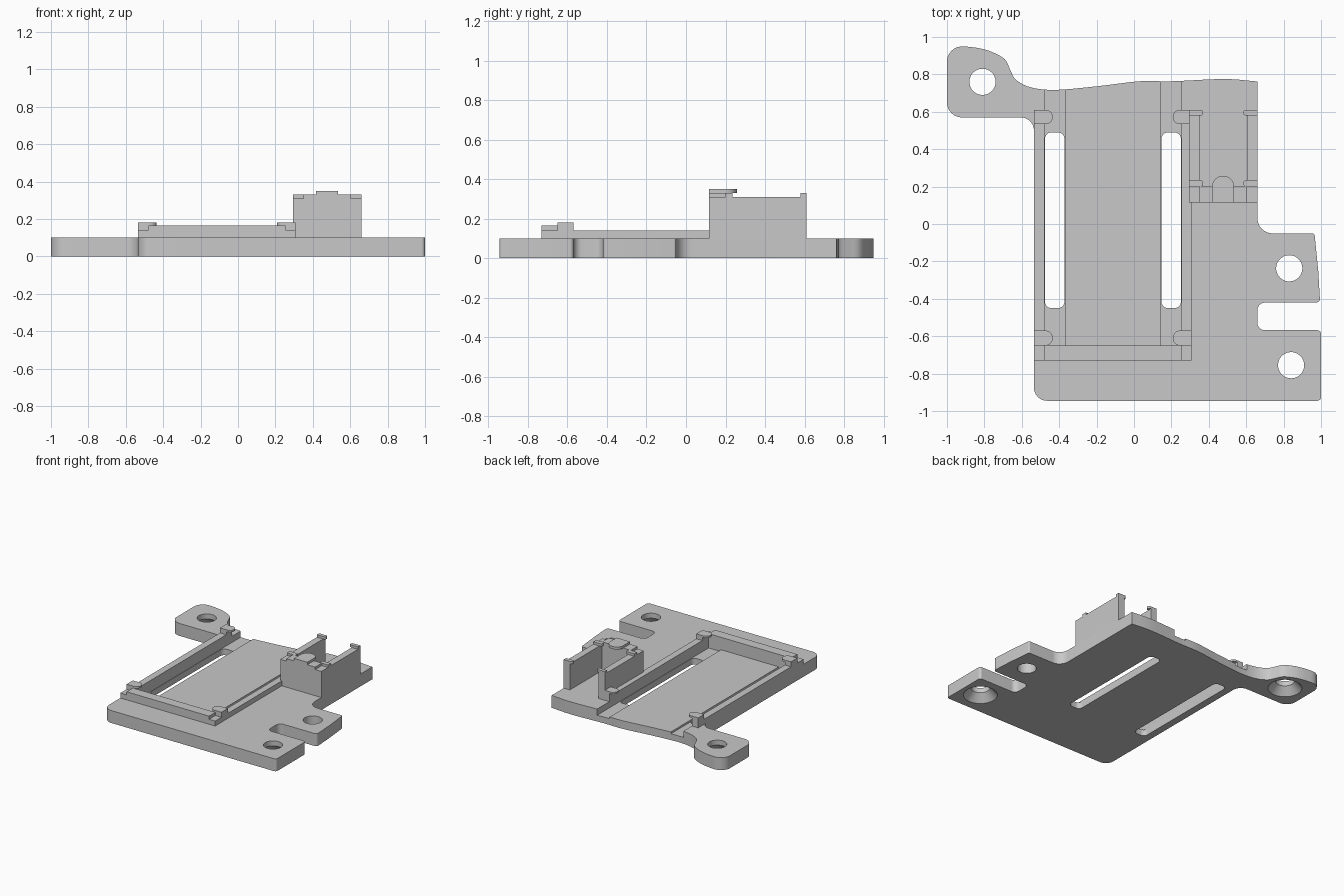
import bpy, bmesh, math
from mathutils import Vector

if "Cube" in bpy.data.objects:
    bpy.data.objects.remove(bpy.data.objects["Cube"], do_unlink=True)

grey = bpy.data.materials.new("plain grey")
grey.use_nodes = True
COLOUR = (0.58, 0.58, 0.58, 1)
grey.diffuse_color = COLOUR
grey.node_tree.nodes["Principled BSDF"].inputs["Base Color"].default_value = COLOUR


def fillet(corners, steps=8):
    """Outline from (x, y, radius) corners; radius 0 keeps the point."""
    out = []
    for i, (x, y, r) in enumerate(corners):
        p = Vector((x, y))
        if r == 0:
            out.append(p)
            continue
        a = (Vector(corners[i - 1][:2]) - p).normalized()
        b = (Vector(corners[(i + 1) % len(corners)][:2]) - p).normalized()
        half = a.angle(b) / 2
        centre = p + (a + b).normalized() * r / math.sin(half)
        start = p + a * r / math.tan(half) - centre
        end = p + b * r / math.tan(half) - centre
        for k in range(steps + 1):
            t = k / steps
            out.append(centre + start.lerp(end, t).normalized() * r)
    return out


def spline(points, steps=5):
    """Smooth curve through the points."""
    ps = [Vector(p) for p in points]
    ps = [ps[0] * 2 - ps[1]] + ps + [ps[-1] * 2 - ps[-2]]
    out = []
    for a, b, c, d in zip(ps, ps[1:], ps[2:], ps[3:]):
        for k in range(steps):
            t = k / steps
            out.append((b * 2 + (c - a) * t + (a * 2 - b * 5 + c * 4 - d) * t**2
                        + (b * 3 - a - c * 3 + d) * t**3) / 2)
    return out + [ps[-2]]


def add(name, bm):
    bmesh.ops.recalc_face_normals(bm, faces=bm.faces)
    mesh = bpy.data.meshes.new(name)
    bm.to_mesh(mesh)
    bm.free()
    mesh.materials.append(grey)
    ob = bpy.data.objects.new(name, mesh)
    bpy.context.collection.objects.link(ob)
    return ob


def prism(name, outline, z0, z1):
    bm = bmesh.new()
    face = bm.faces.new([bm.verts.new((p[0], p[1], z0)) for p in outline])
    top = bmesh.ops.extrude_face_region(bm, geom=[face])["geom"]
    bmesh.ops.translate(bm, vec=(0, 0, z1 - z0),
                        verts=[v for v in top if isinstance(v, bmesh.types.BMVert)])
    return add(name, bm)


def block(name, x0, x1, y0, y1, z0, z1, r=0):
    return prism(name, fillet([(x0, y0, r), (x1, y0, r), (x1, y1, r), (x0, y1, r)]), z0, z1)


def cone(name, x, y, z0, z1, r0, r1):
    bm = bmesh.new()
    bmesh.ops.create_cone(bm, cap_ends=True, segments=48, radius1=r0, radius2=r1, depth=z1 - z0)
    bmesh.ops.translate(bm, vec=(x, y, (z0 + z1) / 2), verts=bm.verts)
    return add(name, bm)


def cut(target, cutter):
    cutter.hide_render = True
    mod = target.modifiers.new("cut", 'BOOLEAN')
    mod.operation, mod.solver, mod.object = 'DIFFERENCE', 'EXACT', cutter
    bpy.context.view_layer.objects.active = target
    bpy.ops.object.modifier_apply(modifier=mod.name)
    bpy.data.objects.remove(cutter, do_unlink=True)


def nub(name, x0, x1, y0, y1, z0, z1):
    """Catch with a rounded tip at x1, pointing either way."""
    r = (y1 - y0) / 2 - 0.002
    return prism(name, fillet([(x0, y0, 0), (x1, y0, r), (x1, y1, r), (x0, y1, 0)]), z0, z1)


# Base plate with wavy back edge and mounting ears
TOP = 0.1
back = spline([(0.66, 0.762), (0.48, 0.775), (0.2, 0.763), (0.03, 0.763), (-0.2, 0.736),
               (-0.42, 0.717), (-0.55, 0.73), (-0.63, 0.77), (-0.66, 0.82), (-0.69, 0.88),
               (-0.76, 0.92), (-0.83, 0.94), (-0.9, 0.949)])
plate = prism("base_plate", fillet(
    [(-0.535, -0.945, 0.07), (1, -0.945, 0.02), (1, -0.568, 0.02), (0.66, -0.568, 0.04),
     (0.66, -0.42, 0.04), (0.995, -0.42, 0.02), (0.985, -0.25, 0), (0.965, -0.05, 0.012),
     (0.66, -0.05, 0.08)] + [(p.x, p.y, 0) for p in back] +
    [(-1, 0.95, 0.08), (-1, 0.57, 0.08), (-0.535, 0.57, 0.07)]), 0, TOP)

# Sunken bay floor, with a deeper channel and a long slot along each side
cut(plate, block("bay_cutter", -0.479, 0.254, -0.65, 0.9, 0.065, 0.2))
for x in (-0.479, 0.144):
    cut(plate, block("channel_cutter", x, x + 0.11, -0.65, 0.9, 0.05, 0.2))
    cut(plate, block("slot_cutter", x + 0.003, x + 0.107, -0.45, 0.49, -0.1, 0.2, 0.035))

# Screw holes, two of them countersunk from below
for x, y, sunk in ((-0.81, 0.76, True), (0.83, -0.237, False), (0.84, -0.755, True)):
    cut(plate, cone("hole_cutter", x, y, -0.1, 0.2, 0.07, 0.07))
    if sunk:
        cut(plate, cone("sink_cutter", x, y, -0.01, 0.06, 0.134, 0.07))

# Rails around the central bay
block("right_rail", -0.535, -0.479, -0.73, 0.61, TOP, 0.14)
block("left_rail_front", 0.254, 0.308, -0.73, 0.116, TOP, 0.14)
block("left_rail_back", 0.254, 0.295, 0.116, 0.61, TOP, 0.14)
block("front_rail", -0.479, 0.254, -0.73, -0.65, TOP, 0.165)

# Corner catches of the bay
for side, outer, inner, tip in (("right", -0.535, -0.479, -0.435), ("left", 0.295, 0.254, 0.208)):
    for end, y0, y1 in (("front", -0.65, -0.57), ("back", 0.535, 0.61)):
        far = 0.308 if side == "left" and end == "front" else outer
        block(f"{side}_{end}_post", min(far, inner), max(far, inner), y0, y1, 0.14, 0.18)
        nub(f"{side}_{end}_catch", inner, tip, y0, y1, 0.165, 0.18)

# Open holder: front wall, side walls and their small catches
block("holder_front_wall", 0.35, 0.605, 0.116, 0.2, TOP, 0.33)
for side, outer, inner, tip in (("right", 0.295, 0.35, 0.37), ("left", 0.66, 0.605, 0.585)):
    block(f"holder_{side}_wall", min(outer, inner), max(outer, inner), 0.116, 0.61, TOP, 0.31)
    for end, y0, y1 in (("front", 0.2, 0.235), ("back", 0.58, 0.61)):
        nub(f"holder_{side}_{end}_catch", outer, tip, y0, y1, 0.31, 0.33)

# Rounded tongue on the front wall
prism("holder_tongue", fillet([(0.417, 0.116, 0), (0.535, 0.116, 0),
                               (0.535, 0.257, 0.057), (0.417, 0.257, 0.057)]), 0.33, 0.35)

# Smooth the rounded corners, keep the rest sharp
for ob in bpy.context.scene.objects:
    ob.select_set(ob.type == 'MESH')
bpy.context.view_layer.objects.active = plate
bpy.ops.object.shade_smooth_by_angle(angle=math.radians(30))
